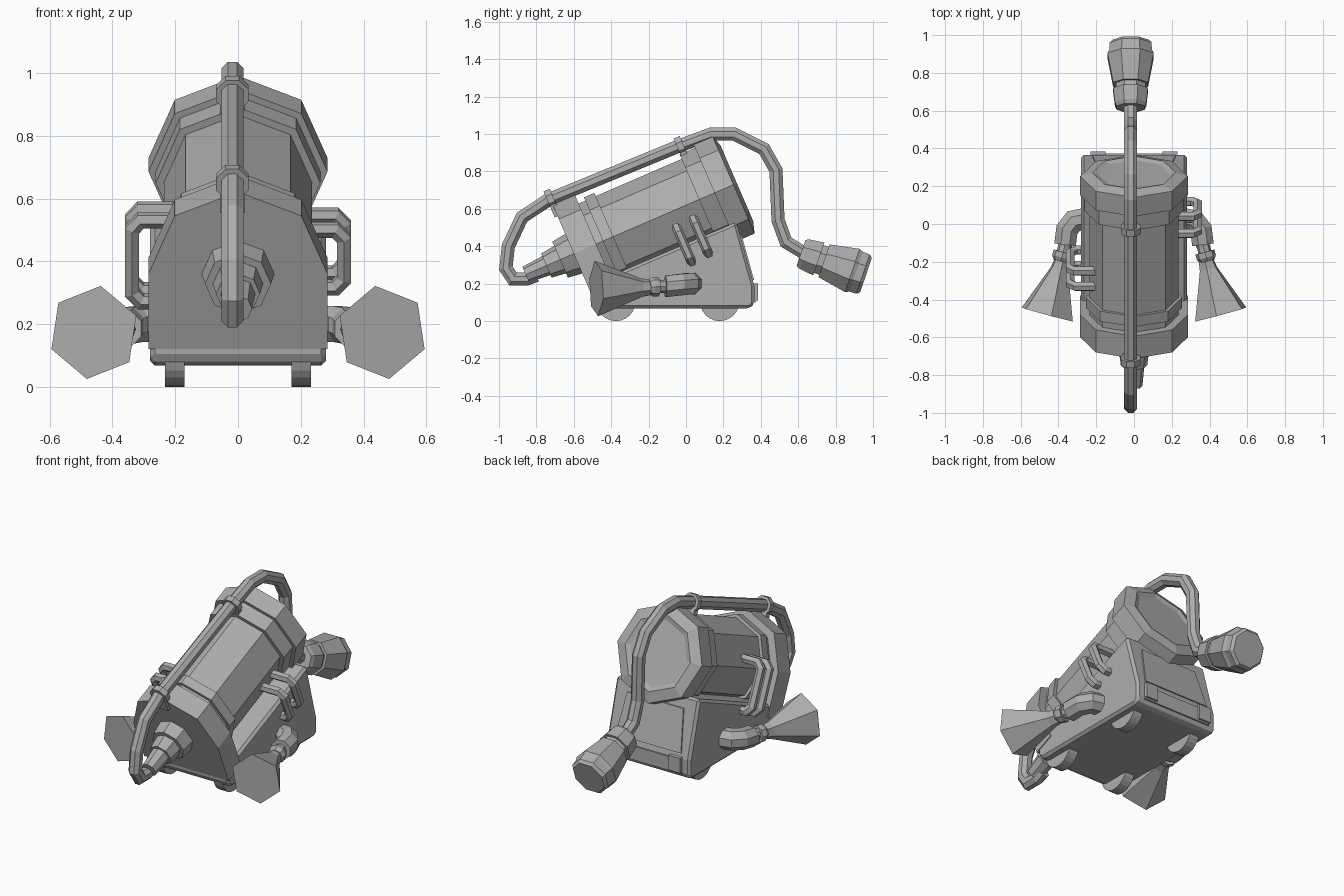
import bpy, bmesh, math
from mathutils import Vector as V

if "Cube" in bpy.data.objects:
    bpy.data.objects.remove(bpy.data.objects["Cube"])

grey = bpy.data.materials.new("plain_grey")
grey.diffuse_color = (0.42, 0.42, 0.42, 1)
grey.use_nodes = True
grey.node_tree.nodes["Principled BSDF"].inputs["Base Color"].default_value = grey.diffuse_color

ANG = math.radians(23.4)
AXIS = V((0, math.cos(ANG), math.sin(ANG)))    # tank axis, rising to the back
UP = V((0, -math.sin(ANG), math.cos(ANG)))
FRONT = V((0, -0.6, 0.36))                     # centre of the front face
X = V((1, 0, 0))


def loft(name, rings):
    """Skin a list of vertex rings and cap both ends."""
    bm = bmesh.new()
    rows = [[bm.verts.new(p) for p in ring] for ring in rings]
    n = len(rows[0])
    for a, b in zip(rows, rows[1:]):
        for i in range(n):
            bm.faces.new((a[i], a[(i + 1) % n], b[(i + 1) % n], b[i]))
    bm.faces.new(rows[0][::-1])
    bm.faces.new(rows[-1])
    bmesh.ops.recalc_face_normals(bm, faces=bm.faces)
    me = bpy.data.meshes.new(name)
    bm.to_mesh(me)
    bm.free()
    me.materials.append(grey)
    ob = bpy.data.objects.new(name, me)
    bpy.context.collection.objects.link(ob)
    return ob


def ring(c, u, v, r, sides, turn=0):
    return [c + r * (u * math.cos(a) + v * math.sin(a))
            for a in (turn + 2 * math.pi * i / sides for i in range(sides))]


def lathe(name, profile, origin, axis, sides=8, turn=0):
    """Turn a profile of (distance, radius) about an axis."""
    axis = V(axis).normalized()
    side = axis.cross(V((0, 0, 1))).normalized()
    up = side.cross(axis)
    return loft(name, [ring(V(origin) + axis * t, up, side, r, sides, turn) for t, r in profile])


def pipe(name, pts, r, normal, sides=8):
    """Sweep a round section along a path lying in the plane of a normal."""
    pts = [V(p) for p in pts]
    normal = V(normal).normalized()
    rings = []
    for i, p in enumerate(pts):
        d0 = (p - pts[max(i - 1, 0)]).normalized()
        d1 = (pts[min(i + 1, len(pts) - 1)] - p).normalized()
        d = (d0 + d1).normalized()
        stretch = 1 / max(0.6, d.dot(d1 if d1.length else d0))
        u = normal.cross(d).normalized() * stretch
        rings.append(ring(p, u, normal, r, sides, math.pi / sides))
    return loft(name, rings)


def box(name, lo, hi):
    (x0, y0, z0), (x1, y1, z1) = lo, hi
    return loft(name, [[V((x0, y0, z)), V((x1, y0, z)), V((x1, y1, z)), V((x0, y1, z))] for z in (z0, z1)])


# Tank: tube, collars and chamfered rear rim
lathe("tank_tube", [(0.05, 0.236), (0.9, 0.236)], FRONT, AXIS)
lathe("front_collar", [(0.17, 0.255), (0.23, 0.255)], FRONT, AXIS)
lathe("rear_collar", [(0.73, 0.262), (0.83, 0.262)], FRONT, AXIS)
lathe("rear_rim", [(0.82, 0.285), (0.93, 0.285), (0.95, 0.22), (0.94, 0.19)], FRONT, AXIS)

# Front housing: half octagon on top, square skirt below
R = 0.285
outline = [(-R, -0.26), (R, -0.26)] + [(R * math.cos(a * math.pi / 4), R * math.sin(a * math.pi / 4)) for a in range(5)]
loft("front_housing", [[FRONT + X * x + UP * h + AXIS * t for x, h in outline] for t in (0, 0.13)])

# Base: wedge body carrying the tank
side = [(-0.49, 0.09), (-0.46, 0.068), (0.34, 0.068), (0.365, 0.09), (0.365, 0.19), (0.27, 0.53), (-0.5, 0.2)]
base = loft("base", [[V((x, y, z)) for y, z in side] for x in (-0.28, 0.28)])
bev = base.modifiers.new("edges", "BEVEL")
bev.width, bev.segments, bev.limit_method = 0.015, 1, "ANGLE"
loft("rear_panel", [[V((x, y + d, z)) for x, y, z in
                     ((-0.22, 0.355, 0.22), (0.22, 0.355, 0.22), (0.19, 0.288, 0.46), (-0.19, 0.288, 0.46))]
                    for d in (-0.01, 0.009)])
box("rear_strip", (-0.23, 0.35, 0.1), (0.23, 0.372, 0.185))
for sx in (-1, 1):
    box("rear_latch", (sx * 0.19 - 0.04, 0.35, 0.11), (sx * 0.19 + 0.04, 0.385, 0.2))
    for y in (-0.375, 0.18):
        lathe("wheel", [(-0.031, 0.105), (0.031, 0.105)], (sx * 0.202, y, 0.105), X, 24)

# Stepped inlet on the front face
lathe("front_inlet", [(-0.02, 0.118), (0.08, 0.105), (0.08, 0.08), (0.16, 0.07),
                      (0.16, 0.055), (0.28, 0.045)], FRONT, -AXIS)

# Hose from the inlet over the tank to the rear nozzle
HX = -0.018
hose = [(-0.8, 0.245), (-0.85, 0.225), (-0.925, 0.225), (-0.963, 0.283), (-0.95, 0.4), (-0.877, 0.555),
        (-0.733, 0.65), (-0.037, 0.936), (0.134, 1.0), (0.257, 1.0), (0.417, 0.92),
        (0.481, 0.807), (0.492, 0.54), (0.535, 0.422), (0.63, 0.365)]
pipe("hose", [(HX, y, z) for y, z in hose], 0.038, X)
for y, z in ((-0.725, 0.653), (-0.03, 0.935)):
    lathe("hose_clip", [(-0.018, 0.056), (0.018, 0.056)], (HX, y, z), AXIS, 8, math.pi / 8)
    foot = V((HX, y, z)) - UP * 0.06
    loft("clip_foot", [[foot + X * a + AXIS * b + UP * h for a, b in
                        ((-0.04, -0.018), (0.04, -0.018), (0.04, 0.018), (-0.04, 0.018))] for h in (-0.04, 0.03)])
lathe("hose_nozzle", [(0, 0.08), (0.02, 0.09), (0.1, 0.1), (0.1, 0.085), (0.13, 0.085), (0.13, 0.1),
                      (0.29, 0.132), (0.31, 0.122), (0.35, 0.12), (0.367, 0.105)],
      (HX, 0.615, 0.364), (0, 0.94, -0.32), 8, math.pi / 8)

# Side thrusters: elbow, collar and six-sided bell
for sx in (-1, 1):
    pipe("thruster_elbow", [(sx * 0.25, 0.03, 0.2), (sx * 0.32, 0.015, 0.2), (sx * 0.355, -0.03, 0.195),
                            (sx * 0.365, -0.11, 0.185)], 0.062, (0, 0, 1))
    out = (sx * 0.26, -0.96, -0.02)
    lathe("thruster_collar", [(0, 0.04), (0.02, 0.035), (0.05, 0.035), (0.05, 0.052), (0.08, 0.052), (0.1, 0.04)],
          (sx * 0.362, -0.1, 0.185), out)
    lathe("thruster_bell", [(0, 0.04), (0.06, 0.05), (0.31, 0.15)], (sx * 0.378, -0.18, 0.18), out, 6, 0.16 * sx)

# Side grab bars, two per side, set across the tank axis
bars = [(1, -0.05, 0.5, 0.2), (1, 0.04, 0.545, 0.2), (-1, -0.33, 0.53, 0.28), (-1, -0.25, 0.565, 0.28)]
for sx, y, z, drop in bars:
    top = V((0, y, z))
    low = top - UP * drop
    pipe("grab_bar", [top + X * sx * 0.18, top + X * sx * 0.31, top + X * sx * 0.337 - UP * 0.03,
                      low + X * sx * 0.337 + UP * 0.03, low + X * sx * 0.31, low + X * sx * 0.2], 0.026, AXIS, 6)
